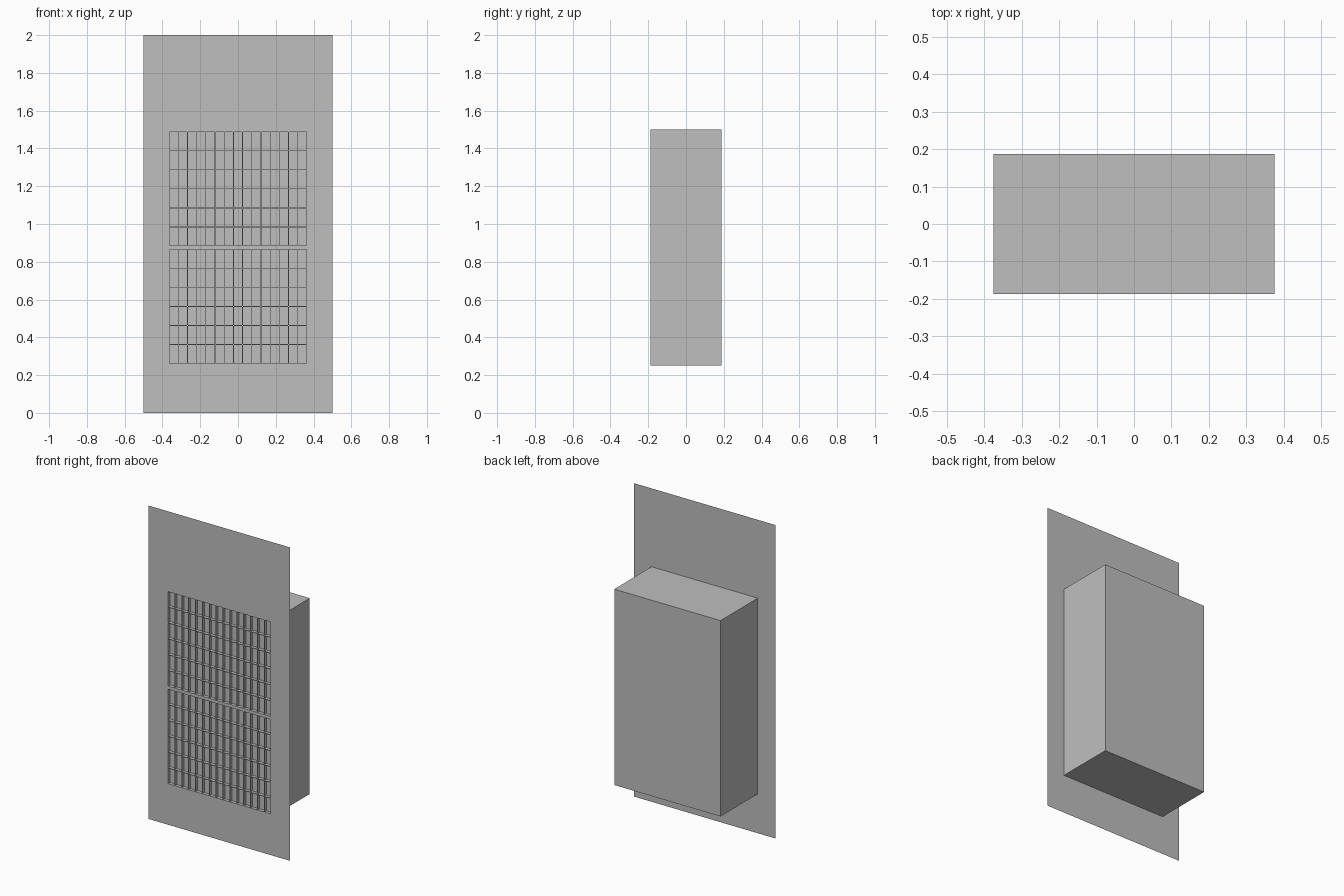
import bpy, bmesh
from mathutils import Vector

if "Cube" in bpy.data.objects:
    bpy.data.objects.remove(bpy.data.objects["Cube"], do_unlink=True)

FRONT, BACK = -0.1875, 0.1875
BAR, DEPTH = 0.004, 0.02
COLUMNS, ROWS = 15, 6

grey = bpy.data.materials.new("plain_grey")
grey.use_nodes = True
colour = (0.52, 0.52, 0.52, 1)
grey.diffuse_color = colour
grey.node_tree.nodes["Principled BSDF"].inputs["Base Color"].default_value = colour


def finish(name, bm):
    mesh = bpy.data.meshes.new(name)
    bm.to_mesh(mesh)
    bm.free()
    mesh.materials.append(grey)
    obj = bpy.data.objects.new(name, mesh)
    bpy.context.collection.objects.link(obj)


def cells(start, end, count):
    """Start and end of each opening between thin bars."""
    size = (end - start - BAR * (count - 1)) / count
    return [(start + i * (size + BAR), start + i * (size + BAR) + size)
            for i in range(count)]


# Front panel with two grilles of shallow square pockets
columns = cells(-0.3625, 0.3625, COLUMNS)
rows = cells(0.2625, 0.865, ROWS) + cells(0.885, 1.4875, ROWS)
xs = [-0.5] + [x for pair in columns for x in pair] + [0.5]
zs = [0] + [z for pair in rows for z in pair] + [2]

bm = bmesh.new()
grid = [[bm.verts.new((x, FRONT, z)) for x in xs] for z in zs]
pockets = []
for j in range(len(zs) - 1):
    for i in range(len(xs) - 1):
        face = bm.faces.new((grid[j][i], grid[j][i + 1],
                             grid[j + 1][i + 1], grid[j + 1][i]))
        if i % 2 and j % 2:
            pockets.append(face)
sunk = bmesh.ops.extrude_discrete_faces(bm, faces=pockets)["faces"]
bmesh.ops.translate(bm, vec=Vector((0, DEPTH, 0)),
                    verts=list({v for f in sunk for v in f.verts}))
finish("front_panel", bm)

# Housing behind the panel, open towards it
bm = bmesh.new()
bmesh.ops.create_cube(bm, size=1)
for v in bm.verts:
    v.co = Vector((v.co.x * 0.75, v.co.y * (BACK - FRONT), v.co.z * 1.25 + 0.875))
bm.normal_update()
bmesh.ops.delete(bm, geom=[f for f in bm.faces if f.normal.y < -0.5], context="FACES")
finish("rear_housing", bm)
